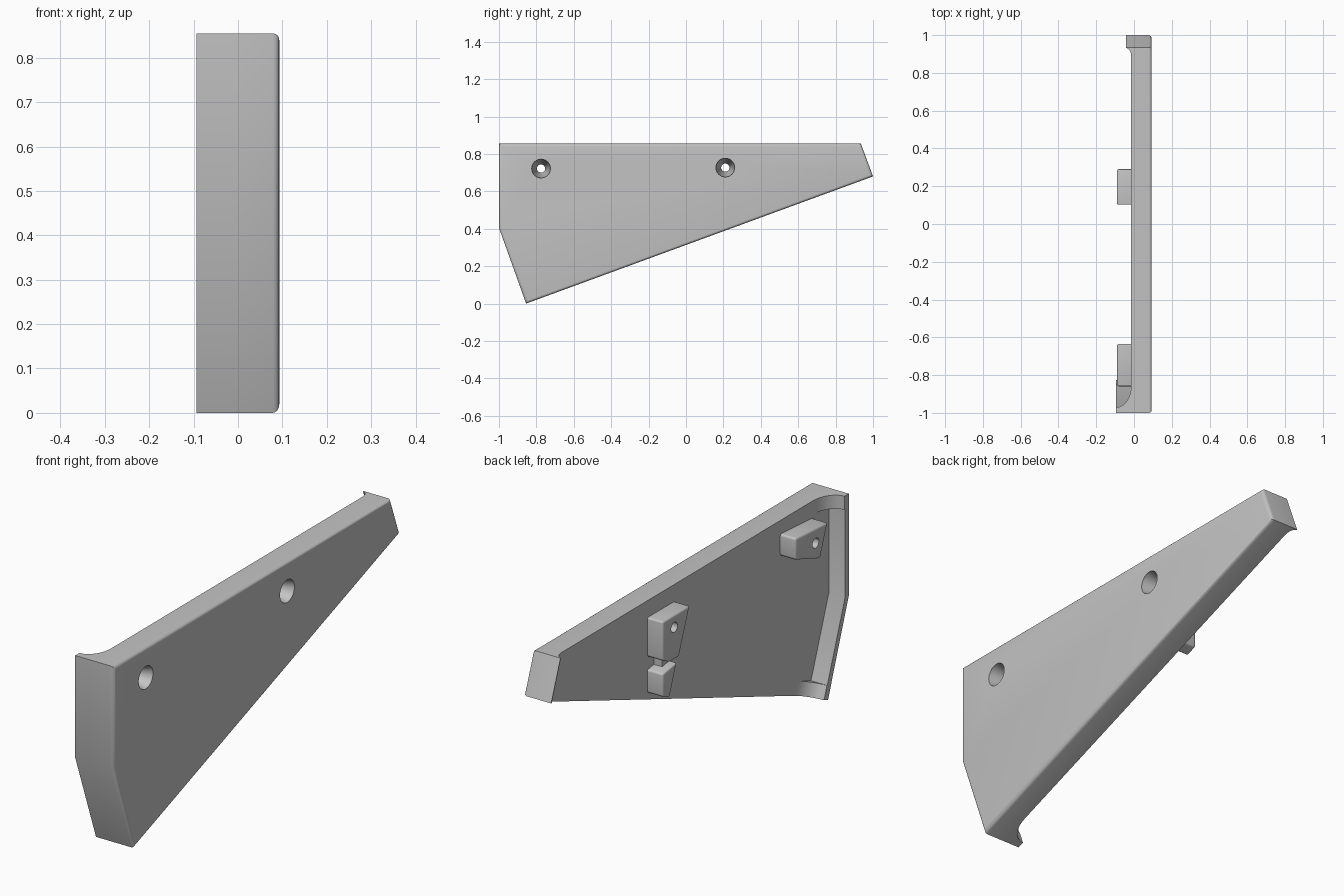
import bpy, bmesh, math
from math import sin, cos, pi

cube = bpy.data.objects.get("Cube")
if cube:
    bpy.data.objects.remove(cube, do_unlink=True)

grey = bpy.data.materials.new("light_grey")
grey.use_nodes = True
grey.diffuse_color = (0.55, 0.55, 0.55, 1)
grey.node_tree.nodes["Principled BSDF"].inputs["Base Color"].default_value = (0.55, 0.55, 0.55, 1)

OUTER, INNER, EDGE = 0.093, -0.015, -0.094   # x of outer skin, inner skin, flange edge


def loft(name, ring_a, ring_b, bevel=0, rule=None):
    """Closed solid between two matching rings, bevelling the edges the rule picks."""
    bm = bmesh.new()
    a = [bm.verts.new(p) for p in ring_a]
    b = [bm.verts.new(p) for p in ring_b]
    bm.faces.new(a)
    bm.faces.new(b)
    for i in range(len(a)):
        j = (i + 1) % len(a)
        bm.faces.new((a[i], a[j], b[j], b[i]))
    bmesh.ops.recalc_face_normals(bm, faces=bm.faces)
    if bevel:
        edges = [e for e in bm.edges if rule(e)]
        bmesh.ops.bevel(bm, geom=edges, offset=bevel, segments=4, profile=0.5, affect='EDGES')
    mesh = bpy.data.meshes.new(name)
    bm.to_mesh(mesh)
    bm.free()
    mesh.materials.append(grey)
    obj = bpy.data.objects.new(name, mesh)
    bpy.context.collection.objects.link(obj)
    return obj


def plate(name, outline, x0, x1, bevel=0, rule=None):
    """Side outline in y, z extruded across x."""
    return loft(name, [(x0, y, z) for y, z in outline],
                [(x1, y, z) for y, z in outline], bevel, rule)


def at_x(x):
    return lambda e: all(abs(v.co.x - x) < 1e-4 for v in e.verts)


def not_at_x(x):
    return lambda e: not at_x(x)(e)


def section(profile, origin, along):
    """Place a profile of x and depth on the side plane."""
    return [(x, origin[0] + d * along[0], origin[1] + d * along[1]) for x, d in profile]


def cove(x_tip, d0, d_tip, d_end):
    """Concave quarter curve from a tip down to the inner skin."""
    pts = [(INNER, d0), (x_tip, d0)]
    for i in range(13):
        t = i / 12 * pi / 2
        pts.append((x_tip + (INNER - x_tip) * sin(t), d_end - (d_end - d_tip) * cos(t)))
    return pts


# Main panel with a rounded outer rim
outline = [(-1, 0.855), (-1, 0.405), (-0.855, 0), (1, 0.68), (0.935, 0.855)]
panel = plate("panel", outline, INNER, OUTER, 0.015, at_x(OUTER))

# Front flange following the bent front edge
plate("front_flange", [(-1, 0.855), (-1, 0.405), (-0.855, 0), (-0.829, 0.0095),
                       (-0.975, 0.41), (-0.975, 0.855)], EDGE, INNER)

# Coved gussets at both ends of the flange
slope = (0.939, 0.344)
gusset = cove(EDGE, 0.024, 0.03, 0.14)
loft("top_gusset", section(gusset, (-1, 0.855), (1, 0)),
     section(gusset, (-1, 0.795), (1, 0)))
loft("bottom_gusset", section(gusset, (-0.855, 0), slope),
     section(gusset, (-0.876, 0.057), slope))

# Coved lip along the back edge
lip = cove(-0.042, 0, 0.004, 0.048)
loft("back_lip", section(lip, (0.935, 0.855), (-1, 0)),
     section(lip, (1, 0.68), (-slope[0], -slope[1])))

# Mounting blocks on the inner skin
BLOCK = -0.09
front_block = plate("front_block", [(-0.862, 0.78), (-0.81, 0.64), (-0.635, 0.70),
                                    (-0.635, 0.795)], BLOCK, INNER, 0.01, not_at_x(INNER))
middle_block = plate("middle_block", [(0.1, 0.78), (0.175, 0.585), (0.24, 0.585),
                                      (0.29, 0.61), (0.29, 0.78)], BLOCK, INNER, 0.008, not_at_x(INNER))
plate("lower_block", [(0.19, 0.565), (0.24, 0.43), (0.29, 0.45), (0.29, 0.55)],
      BLOCK, INNER, 0.008, not_at_x(INNER))
plate("block_link", [(0.2, 0.55), (0.245, 0.55), (0.245, 0.6), (0.2, 0.6)], -0.055, INNER)


# Countersunk screw holes through panel and blocks
def hole_cutter(y, z):
    bm = bmesh.new()
    rings = []
    for x, r in [(0.12, 0.05), (0.085, 0.05), (0.0, 0.022), (-0.15, 0.022)]:
        rings.append([bm.verts.new((x, y + r * cos(k * pi / 16), z + r * sin(k * pi / 16)))
                      for k in range(32)])
    for a, b in zip(rings, rings[1:]):
        for k in range(32):
            n = (k + 1) % 32
            bm.faces.new((a[k], a[n], b[n], b[k]))
    bm.faces.new(rings[0])
    bm.faces.new(rings[-1])
    bmesh.ops.recalc_face_normals(bm, faces=bm.faces)
    mesh = bpy.data.meshes.new("hole_cutter")
    bm.to_mesh(mesh)
    bm.free()
    mesh.materials.append(grey)
    obj = bpy.data.objects.new("hole_cutter", mesh)
    bpy.context.collection.objects.link(obj)
    obj.hide_render = True
    return obj


for (y, z), block in [((-0.775, 0.722), front_block), ((0.21, 0.727), middle_block)]:
    cutter = hole_cutter(y, z)
    for target in (panel, block):
        mod = target.modifiers.new("screw_hole", 'BOOLEAN')
        mod.operation = 'DIFFERENCE'
        mod.solver = 'EXACT'
        mod.object = cutter
        bpy.context.view_layer.objects.active = target
        with bpy.context.temp_override(object=target, active_object=target):
            bpy.ops.object.modifier_apply(modifier=mod.name)
    bpy.data.objects.remove(cutter, do_unlink=True)

# Smooth rounded areas, keep hard edges
for obj in bpy.context.collection.objects:
    if obj.type == 'MESH':
        bpy.ops.object.select_all(action='DESELECT')
        obj.select_set(True)
        bpy.context.view_layer.objects.active = obj
        bpy.ops.object.shade_smooth_by_angle(angle=math.radians(30))
